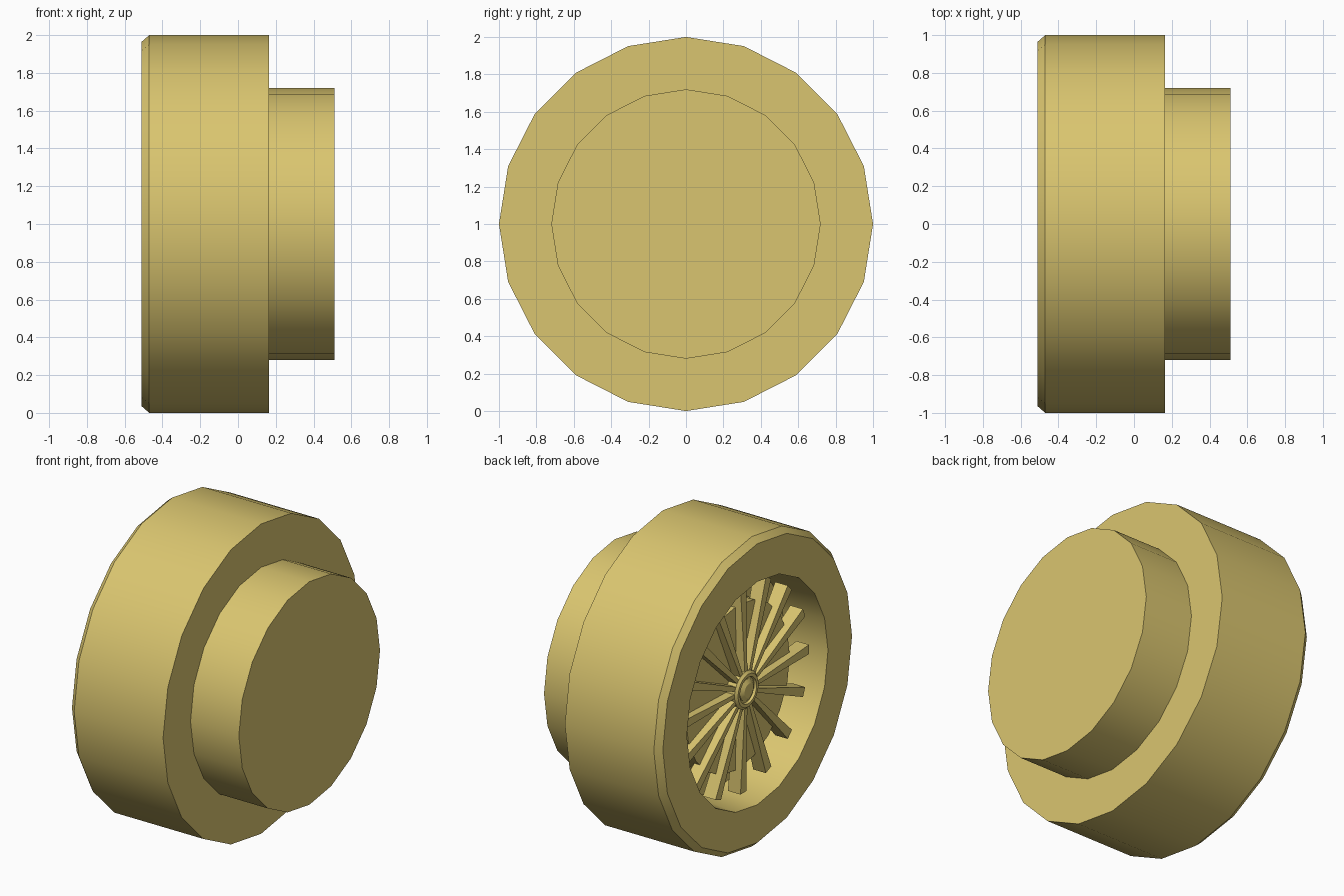
import bpy, bmesh, math
from mathutils import Vector

if "Cube" in bpy.data.objects:
    bpy.data.objects.remove(bpy.data.objects["Cube"])

mat = bpy.data.materials.new("sand_yellow")
mat.diffuse_color = (0.70, 0.56, 0.16, 1)
mat.use_nodes = True
mat.node_tree.nodes["Principled BSDF"].inputs["Base Color"].default_value = mat.diffuse_color
AXLE = Vector((0, 0, 1))


def finish(bm, name, smooth=True):
    bmesh.ops.recalc_face_normals(bm, faces=bm.faces)
    me = bpy.data.meshes.new(name)
    bm.to_mesh(me)
    bm.free()
    me.materials.append(mat)
    ob = bpy.data.objects.new(name, me)
    ob.location = AXLE
    bpy.context.collection.objects.link(ob)
    if smooth:
        bpy.ops.object.select_all(action='DESELECT')
        ob.select_set(True)
        bpy.context.view_layer.objects.active = ob
        bpy.ops.object.shade_smooth_by_angle(angle=math.radians(30))
    return ob


def lathe(name, profile, n=20):
    """Turn (x, radius) points round the axle; open ends are capped."""
    bm = bmesh.new()
    rings = []
    for x, r in profile:
        rings.append([bm.verts.new((x, r * math.cos(2 * math.pi * i / n),
                                    r * math.sin(2 * math.pi * i / n)))
                      for i in range(n)])
    for a, b in zip(rings, rings[1:]):
        for i in range(n):
            j = (i + 1) % n
            bm.faces.new((a[i], a[j], b[j], b[i]))
    bm.faces.new(rings[0])
    bm.faces.new(rings[-1])
    return finish(bm, name)


# Tyre with bevelled outer shoulder and a deep wheel well
lathe("tyre", [(0.165, 0.71), (0.165, 1.0), (-0.47, 1.0), (-0.51, 0.965),
               (-0.51, 0.72), (-0.22, 0.70)])
# Axle drum on the inner side
lathe("axle_drum", [(0.16, 0.72), (0.51, 0.72)])
# Disc behind the spokes
lathe("brake_disc", [(-0.21, 0.53), (-0.37, 0.53)])
# Hub with a raised rim and a small cap
lathe("hub", [(-0.3, 0.12), (-0.43, 0.12), (-0.445, 0.105),
              (-0.445, 0.085), (-0.43, 0.08)])
lathe("hub_cap", [(-0.4, 0.07), (-0.435, 0.07), (-0.45, 0.045)])

# Sixteen spokes widening towards the rim
bm = bmesh.new()
for k in range(16):
    a = 2 * math.pi * k / 16
    out = Vector((0, math.cos(a), math.sin(a)))
    side = Vector((0, -math.sin(a), math.cos(a)))
    ends = []
    for r, w, x0, x1 in ((0.09, 0.012, -0.43, -0.36), (0.67, 0.03, -0.41, -0.32)):
        ends.append([bm.verts.new(out * r + side * s + Vector((x, 0, 0)))
                     for s, x in ((-w, x0), (w, x0), (w, x1), (-w, x1))])
    p, q = ends
    bm.faces.new(p)
    bm.faces.new(q)
    for i in range(4):
        j = (i + 1) % 4
        bm.faces.new((p[i], p[j], q[j], q[i]))
finish(bm, "spokes", smooth=False)
